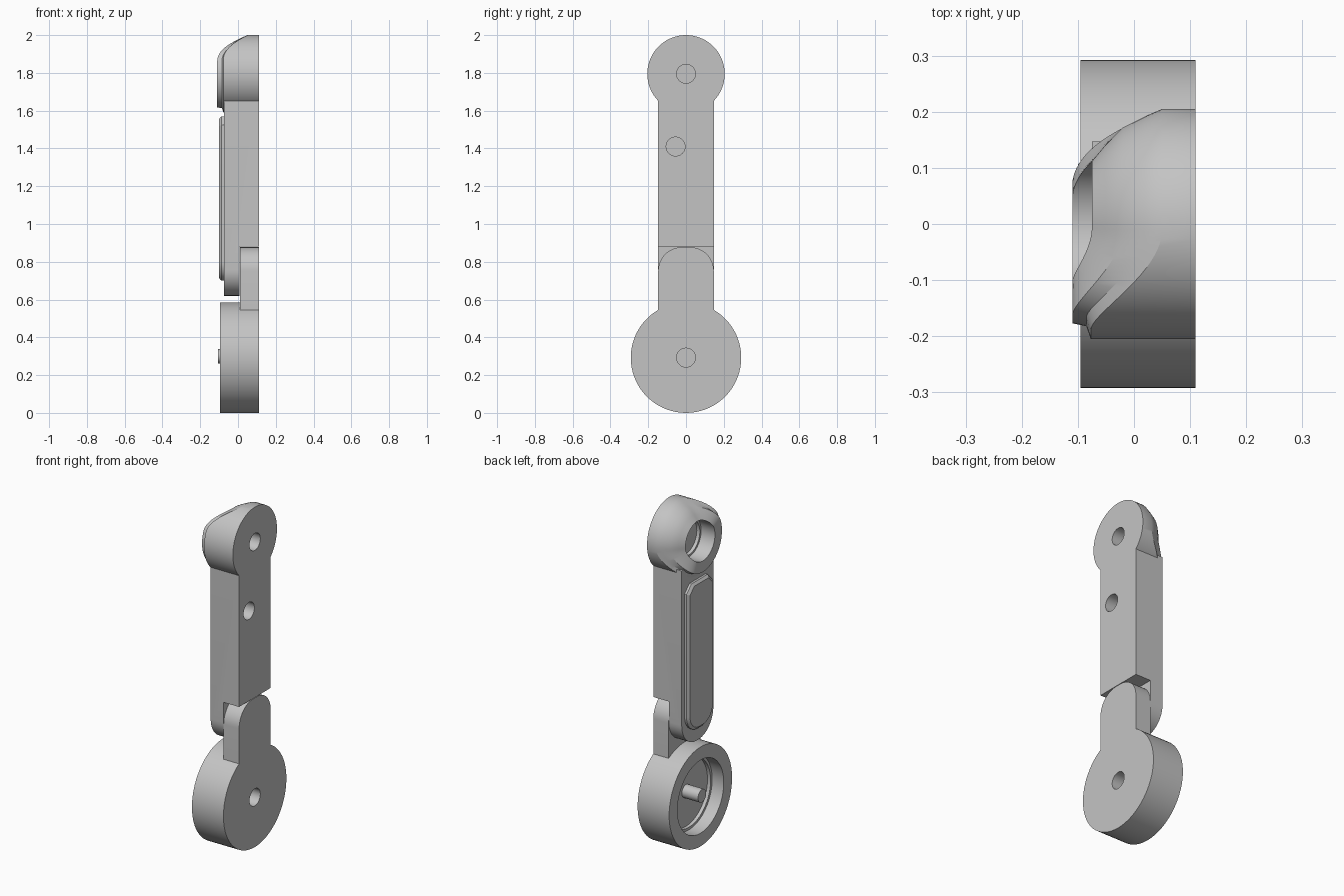
import bpy, bmesh, math

cube = bpy.data.objects.get("Cube")
if cube:
    bpy.data.objects.remove(cube, do_unlink=True)

GREY = (0.55, 0.55, 0.55, 1)
mat = bpy.data.materials.new("plain grey")
mat.use_nodes = True
mat.diffuse_color = GREY
bsdf = next(n for n in mat.node_tree.nodes if n.type == 'BSDF_PRINCIPLED')
bsdf.inputs["Base Color"].default_value = GREY

FACE = 0.11          # flat mounting side
HALF = 0.147         # half width of the arm
BOLT = 0.05          # bolt hole radius


def finish(name, bm):
    """Turn a bmesh into a shaded object."""
    bmesh.ops.remove_doubles(bm, verts=bm.verts, dist=1e-5)
    bmesh.ops.recalc_face_normals(bm, faces=bm.faces)
    me = bpy.data.meshes.new(name)
    bm.to_mesh(me)
    bm.free()
    me.materials.append(mat)
    ob = bpy.data.objects.new(name, me)
    bpy.context.collection.objects.link(ob)
    smooth(ob)
    return ob


def smooth(ob):
    bpy.ops.object.select_all(action='DESELECT')
    ob.select_set(True)
    bpy.context.view_layer.objects.active = ob
    bpy.ops.object.shade_smooth_by_angle(angle=math.radians(25))


def revolve(name, cy, cz, profile, n=72):
    """Sweep profile(angle) -> [(radius, x)...] around an axis along x."""
    bm = bmesh.new()
    cols = []
    for i in range(n):
        a = math.tau * i / n
        cols.append([bm.verts.new((x, cy + r * math.cos(a), cz + r * math.sin(a)))
                     for r, x in profile(a)])
    for i in range(n):
        p, q = cols[i], cols[(i + 1) % n]
        for j in range(len(p) - 1):
            bm.faces.new((p[j], p[j + 1], q[j + 1], q[j]))
    bmesh.ops.dissolve_degenerate(bm, dist=1e-6, edges=bm.edges)
    return finish(name, bm)


def outline(hw, z0, z1, rb=0, rt=0, top_steps=12):
    """Upright slab outline with rounded bottom and rounded or cut top corners."""
    pts = []
    corners = ((hw - rb, z0 + rb, rb, -90, 12), (hw - rt, z1 - rt, rt, 0, top_steps),
               (rt - hw, z1 - rt, rt, 90, top_steps), (rb - hw, z0 + rb, rb, 180, 12))
    for y, z, r, start, steps in corners:
        for k in range(steps + 1 if r else 1):
            a = math.radians(start + 90 * k / steps)
            pts.append((y + r * math.cos(a), z + r * math.sin(a)))
    return pts


def prism(name, sections):
    """Loft matching outlines placed at the given x positions."""
    bm = bmesh.new()
    rings = [[bm.verts.new((x, y, z)) for y, z in pts] for x, pts in sections]
    n = len(rings[0])
    for a, b in zip(rings, rings[1:]):
        for i in range(n):
            j = (i + 1) % n
            bm.faces.new((a[i], a[j], b[j], b[i]))
    bm.faces.new(rings[0])
    bm.faces.new(rings[-1])
    return finish(name, bm)


def cut(ob, cutter):
    mod = ob.modifiers.new("cut", 'BOOLEAN')
    mod.operation = 'DIFFERENCE'
    mod.solver = 'EXACT'
    mod.object = cutter
    bpy.context.view_layer.objects.active = ob
    bpy.ops.object.modifier_apply(modifier=mod.name)
    bpy.data.objects.remove(cutter, do_unlink=True)


# Lower wheel housing: bolt hole on the flat side, stepped cup on the other
def wheel_profile(a):
    r = 0.2925
    return [(0, 0.04), (BOLT, 0.04), (BOLT, FACE), (r, FACE), (r, -0.095),
            (0.215, -0.095), (0.215, -0.02), (0.2, -0.02), (0.2, 0), (0, 0)]


revolve("wheel_housing", 0, 0.2925, wheel_profile)
revolve("axle_pin", 0, 0.3, lambda a: [(0, 0.01), (0.038, 0.01), (0.038, -0.105), (0, -0.105)], 32)

# Rounded tab joining the wheel to the arm
tab = outline(HALF, 0.53, 0.877, 0, 0.125)
prism("joint_tab", [(0.01, tab), (FACE, tab)])

# Arm with a notch for the tab and a bolt hole
body = outline(HALF, 0.62, 1.67, 0.14)
arm = prism("arm", [(-0.075, body), (FACE, body)])
notch = outline(0.3, 0.5, 0.88)
cut(arm, prism("notch_cutter", [(0.009, notch), (0.3, notch)]))
cut(arm, revolve("bolt_cutter", -0.055, 1.41,
                 lambda a: [(0, 0.03), (BOLT, 0.03), (BOLT, 0.2), (0, 0.2)], 40))
smooth(arm)

# Raised cover plate with a chamfered rim
prism("cover_plate", [
    (-0.07, outline(0.12, 0.70, 1.57, 0.1, 0.045, 1)),
    (-0.088, outline(0.12, 0.70, 1.57, 0.1, 0.045, 1)),
    (-0.1, outline(0.106, 0.714, 1.556, 0.09, 0.04, 1))])


# Upper head: domed towards the top and back, full depth at the lower front
def head_profile(a):
    off = abs((math.degrees(a) - 45 + 180) % 360 - 180)
    t = min(1, max(0, (112 - off) / 64))
    w = t * t * (3 - 2 * t)
    domed = ((0.205, 0.05), (0.192, 0.02), (0.172, -0.02), (0.142, -0.05), (0.112, -0.075))
    full = ((0.205, -0.077), (0.182, -0.085), (0.177, -0.11), (0.142, -0.11), (0.112, -0.11))
    rim = [(d[0] * w + f[0] * (1 - w), d[1] * w + f[1] * (1 - w)) for d, f in zip(domed, full)]
    return ([(0, 0.04), (BOLT, 0.04), (BOLT, FACE), (0.205, FACE)] + rim
            + [(0.112, -0.02), (0.1, -0.02), (0.1, 0), (0, 0)])


revolve("head", 0, 1.795, head_profile, 96)
